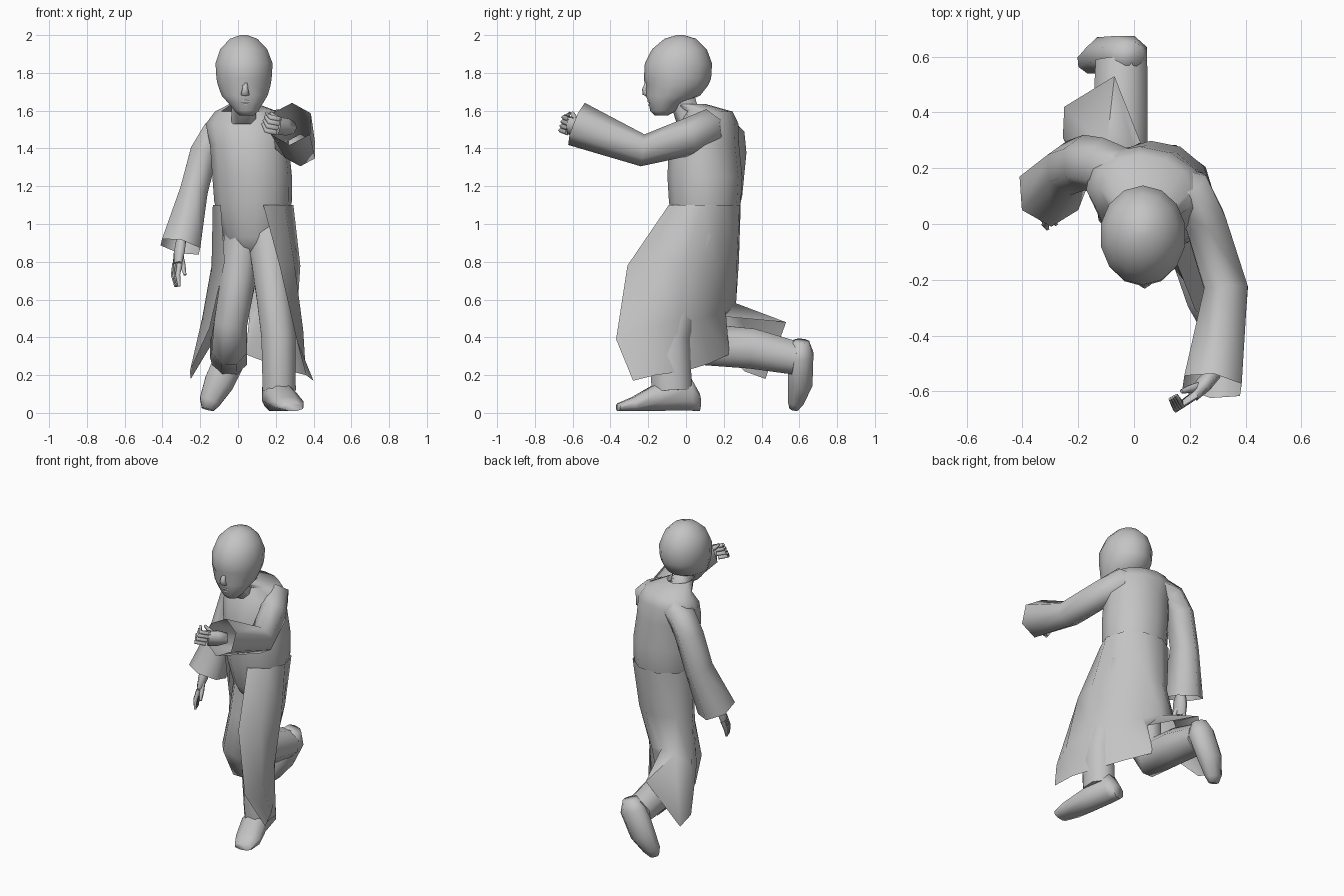
import bpy, bmesh, math
from mathutils import Vector

default = bpy.data.objects.get("Cube")
if default:
    bpy.data.objects.remove(default, do_unlink=True)

# One plain grey for the whole figure
grey = bpy.data.materials.new("plain_grey")
grey.use_nodes = True
tone = (0.55, 0.55, 0.55, 1)
grey.diffuse_color = tone
grey.node_tree.nodes["Principled BSDF"].inputs["Base Color"].default_value = tone


def finish(name, bm, angle=75):
    """Turn a bmesh into a smooth-shaded grey object."""
    bmesh.ops.recalc_face_normals(bm, faces=bm.faces)
    mesh = bpy.data.meshes.new(name)
    bm.to_mesh(mesh)
    bm.free()
    mesh.materials.append(grey)
    obj = bpy.data.objects.new(name, mesh)
    bpy.context.collection.objects.link(obj)
    bpy.ops.object.select_all(action='DESELECT')
    obj.select_set(True)
    bpy.context.view_layer.objects.active = obj
    bpy.ops.object.shade_smooth_by_angle(angle=math.radians(angle))


def bridge(bm, rows, closed):
    """Join neighbouring rows of vertices with quads."""
    for low, high in zip(rows, rows[1:]):
        count = len(low)
        for i in range(count if closed else count - 1):
            j = (i + 1) % count
            bm.faces.new((low[i], low[j], high[j], high[i]))


def tube(name, stations, up=(0, 0, 1), sides=8, axis=None,
         start_cap=True, end_cap=True, shape=None):
    """Loft ellipses (x, y, z, half width, half depth) along a path."""
    bm = bmesh.new()
    centres = [Vector(s[:3]) for s in stations]
    rows = []
    for i, (x, y, z, width, depth) in enumerate(stations):
        before, after = centres[max(i - 1, 0)], centres[min(i + 1, len(centres) - 1)]
        along = Vector(axis).normalized() if axis else (after - before).normalized()
        side = along.cross(Vector(up)).normalized()
        rise = side.cross(along).normalized()
        ring = []
        for k in range(sides):
            turn = math.tau * (k + 0.5) / sides
            point = centres[i] + side * width * math.cos(turn) + rise * depth * math.sin(turn)
            point.z = max(point.z, 0.01)
            ring.append(bm.verts.new(shape(point) if shape else point))
        rows.append(ring)
    bridge(bm, rows, True)
    if start_cap:
        bm.faces.new(rows[0])
    if end_cap:
        bm.faces.new(rows[-1])
    finish(name, bm)


def sheet(name, rows):
    """Build an open cloth panel from rows of points."""
    bm = bmesh.new()
    bridge(bm, [[bm.verts.new(p) for p in row] for row in rows], False)
    finish(name, bm)


def hand(side, wrist, knuckle, bend, tip, spread, thumb):
    """Palm, four bent fingers and a thumb."""
    wrist, knuckle, bend, tip, spread, thumb = map(
        Vector, (wrist, knuckle, bend, tip, spread, thumb))
    middle = wrist.lerp(knuckle, 0.5)
    across = spread.length
    up = spread.cross(knuckle - wrist)
    tube(side + "_palm", [(*wrist, across * 0.9, 0.028),
                          (*middle, across * 1.4, 0.03),
                          (*knuckle, across * 1.4, 0.02)], up=up, sides=6)
    for i in range(4):
        shift = spread * (i / 1.5 - 1)
        tube(f"{side}_finger_{i + 1}", [(*(knuckle + shift), 0.016, 0.016),
                                       (*(bend + shift), 0.014, 0.014),
                                       (*(tip + shift * 0.8), 0.008, 0.008)], up=up, sides=5)
    tube(side + "_thumb", [(*middle, 0.018, 0.018),
                           (*middle.lerp(thumb, 0.6), 0.016, 0.016),
                           (*thumb, 0.008, 0.008)], up=up, sides=5)


VERTICAL = (0, 0, 1)
TWIST = (0.2, 1, 0)


# Head, with eye sockets pressed in and the mouth shaped by height
def face_shape(p):
    offset = abs(p.x - 0.035)
    if p.y < -0.12:
        if abs(p.z - 1.735) < 0.01 and 0.02 < offset < 0.09:
            p.y += 0.015
        if abs(p.z - 1.645) < 0.01 and offset < 0.05:
            p.y += 0.008
    return p


tube("head", [(.045, -.13, 1.575, .04, .035),
              (.045, -.12, 1.6, .065, .07),
              (.04, -.105, 1.645, .098, .1),
              (.035, -.07, 1.68, .125, .145),
              (.033, -.05, 1.735, .143, .168),
              (.032, -.045, 1.77, .15, .178),
              (.032, -.04, 1.85, .155, .178),
              (.03, -.035, 1.925, .128, .145),
              (.03, -.03, 1.98, .075, .085),
              (.03, -.03, 2, .02, .02)],
     up=(0, 1, 0), axis=VERTICAL, sides=14, shape=face_shape)
tube("nose", [(.038, -.196, 1.765, .012, .014),
              (.038, -.212, 1.715, .018, .02),
              (.038, -.205, 1.685, .026, .026),
              (.038, -.19, 1.675, .02, .016)], up=(0, 1, 0), axis=VERTICAL, sides=6)
for label, height, depth in (("upper_lip", 1.648, .196), ("lower_lip", 1.628, .19)):
    tube(label, [(0, -depth + .016, height, .006, .006),
                 (.04, -depth, height + .003, .01, .009),
                 (.08, -depth + .016, height, .006, .006)], sides=6)
tube("neck", [(.03, .02, 1.53, .07, .075), (.03, -.03, 1.7, .068, .075)],
     up=(0, 1, 0), axis=VERTICAL)

# Robe body and hips, twisted so the left shoulder leads
tube("robe_body", [(.09, .1, .82, .1, .1),
                   (.085, .1, .93, .16, .155),
                   (.08, .1, 1.05, .192, .178),
                   (.08, .1, 1.12, .207, .19),
                   (.075, .1, 1.25, .212, .198),
                   (.06, .095, 1.42, .21, .185),
                   (.045, .12, 1.53, .22, .155),
                   (.045, .125, 1.595, .17, .12),
                   (.03, .02, 1.635, .075, .085)],
     up=TWIST, axis=VERTICAL, sides=12, end_cap=False)

# Open skirt: from the left front edge, around the back, to the right front edge
waist = []
for i in range(9):
    turn = math.radians(-65 + i * 36.5)
    across, deep = 0.21 * math.cos(turn), 0.192 * math.sin(turn)
    waist.append((0.08 + across + 0.2 * deep, 0.1 + deep - 0.2 * across, 1.1))
sheet("robe_skirt", [
    waist,
    [(.22, -.31, .78), (.3, -.18, .78), (.33, -.01, .78), (.24, .16, .78), (.11, .27, .8),
     (.01, .28, .8), (-.08, .22, .8), (-.14, .13, .78), (-.07, .01, .8)],
    [(.31, -.37, .39), (.345, -.24, .44), (.31, -.05, .48), (.21, .09, .5), (.11, .21, .54),
     (0, .265, .58), (-.1, .26, .57), (-.19, .21, .5), (-.15, .1, .45)],
    [(.4, -.28, .17), (.36, -.16, .2), (.28, -.01, .22), (.17, .12, .26), (.04, .23, .31),
     (.06, .2, .51), (-.07, .53, .48), (-.25, .42, .18), (-.255, .31, .22)]])

# Wide sleeves, open at the cuff
tube("left_sleeve", [(.1, .14, 1.5, .08, .08), (.2, .12, 1.51, .09, .1),
                     (.255, .01, 1.46, .085, .1), (.33, -.23, 1.39, .09, .085),
                     (.28, -.58, 1.53, .12, .12)],
     sides=6, end_cap=False)
tube("right_sleeve", [(-.03, .19, 1.52, .08, .08), (-.12, .21, 1.48, .085, .1),
                      (-.18, .22, 1.38, .085, .1), (-.235, .2, 1.17, .085, .1),
                      (-.305, .11, .88, .12, .125)],
     up=(0, 1, 0), sides=6, end_cap=False)

# Hands
hand("left", (.29, -.53, 1.51), (.21, -.62, 1.52), (.16, -.655, 1.53),
     (.14, -.62, 1.56), (.012, .008, .035), (.17, -.6, 1.59))
hand("right", (-.3, .09, .92), (-.32, .05, .79), (-.33, .03, .73),
     (-.32, .01, .67), (.012, -.032, 0), (-.28, .0, .73))

# Trousers: left leg planted, right leg bent back at the knee
tube("left_trouser", [(.16, .08, .95, .12, .14), (.19, -.04, .62, .1, .12),
                      (.215, -.09, .4, .098, .12), (.218, -.075, .12, .095, .115)],
     up=(0, 1, 0))
tube("right_trouser", [(.03, .12, .95, .14, .11), (.0, .09, .7, .13, .1),
                       (-.04, .06, .47, .12, .095), (-.047, .12, .36, .125, .1),
                       (-.05, .35, .34, .115, .107), (-.045, .58, .29, .095, .1)],
     up=(1, 0, 0))

# Shoes
tube("left_shoe", [(.185, .07, .055, .05, .05), (.195, .02, .1, .075, .095),
                   (.225, -.15, .085, .085, .08), (.27, -.28, .045, .085, .042),
                   (.29, -.36, .03, .06, .022)], axis=(.2, -1, 0))
tube("right_shoe", [(-.01, .61, .38, .05, .045), (-.03, .605, .31, .09, .075),
                    (-.1, .605, .16, .085, .07), (-.15, .58, .06, .06, .045),
                    (-.16, .57, .02, .035, .025)],
     up=(0, 1, 0))
